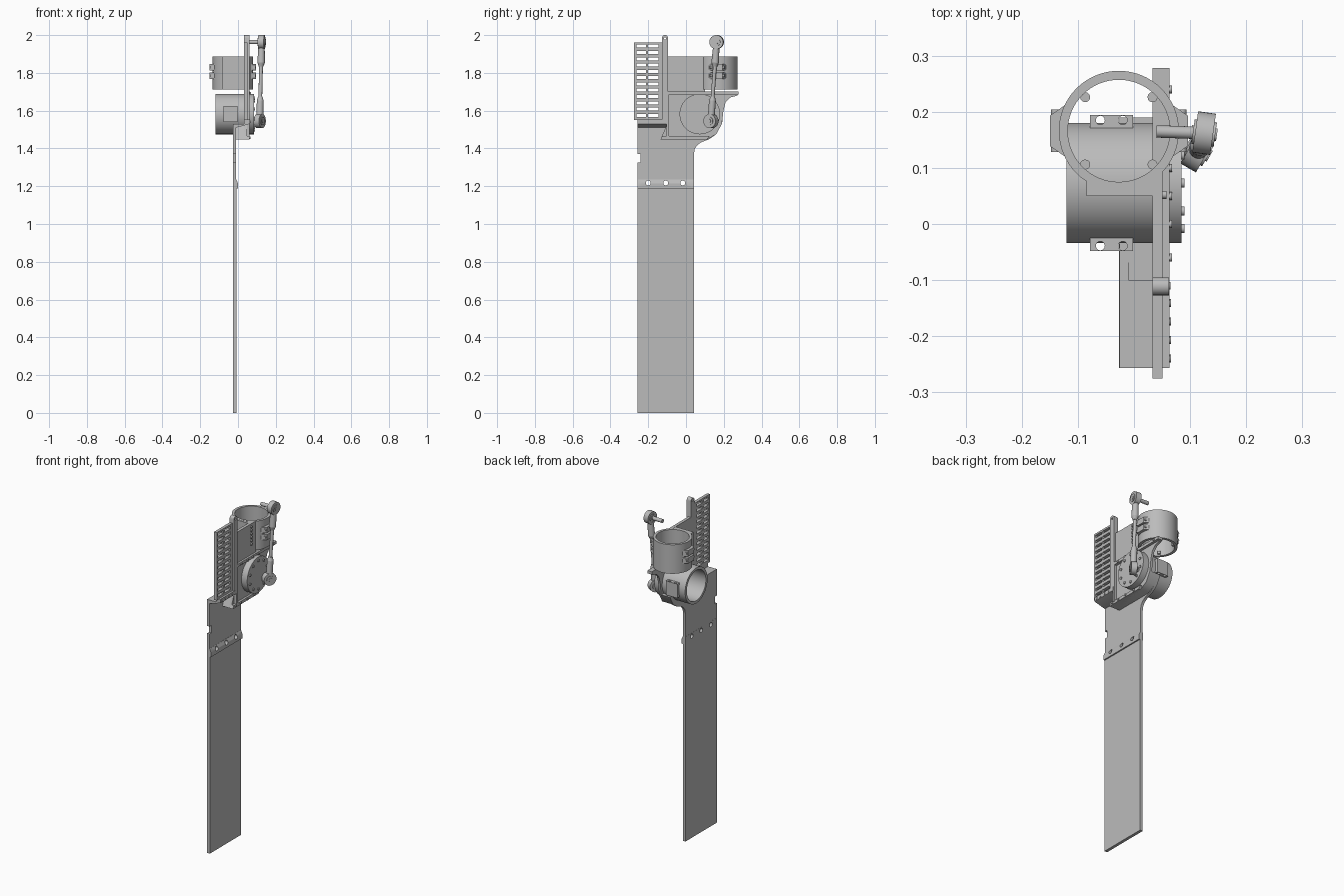
import bpy, bmesh, math
from mathutils import Vector

cube = bpy.data.objects.get("Cube")
if cube:
    bpy.data.objects.remove(cube)

grey = bpy.data.materials.new("plain grey")
grey.use_nodes = True
grey.diffuse_color = (0.5, 0.5, 0.5, 1)
bsdf = next(n for n in grey.node_tree.nodes if n.type == "BSDF_PRINCIPLED")
bsdf.inputs["Base Color"].default_value = grey.diffuse_color


# Shape helpers: each adds one closed solid to a bmesh
def prism(bm, pts, axis, a, b):
    def place(p, t):
        q = list(p)
        q.insert(axis, t)
        return q
    low = bm.faces.new([bm.verts.new(place(p, a)) for p in pts])
    out = bmesh.ops.extrude_face_region(bm, geom=[low])["geom"]
    shift = Vector(place((0, 0), b - a))
    for v in out:
        if isinstance(v, bmesh.types.BMVert):
            v.co += shift


def box(bm, x0, x1, y0, y1, z0, z1):
    prism(bm, [(x0, y0), (x1, y0), (x1, y1), (x0, y1)], 2, z0, z1)


def rod(bm, p, q, r, r2=None, seg=32):
    p, q = Vector(p), Vector(q)
    m = (q - p).to_track_quat("Z", "Y").to_matrix().to_4x4()
    m.translation = (p + q) / 2
    bmesh.ops.create_cone(bm, cap_ends=True, segments=seg, radius1=r,
                          radius2=r if r2 is None else r2, depth=(q - p).length, matrix=m)


def finish(name, build, cuts=None):
    """Make an object from a build function, with an optional cutting function."""
    def mesh_object(label, fill):
        bm = bmesh.new()
        fill(bm)
        bmesh.ops.recalc_face_normals(bm, faces=bm.faces[:])
        me = bpy.data.meshes.new(label)
        bm.to_mesh(me)
        bm.free()
        ob = bpy.data.objects.new(label, me)
        bpy.context.collection.objects.link(ob)
        me.materials.append(grey)
        return ob
    ob = mesh_object(name, build)
    if cuts:
        cutter = mesh_object(name + "_cutter", cuts)
        cutter.hide_render = True
        mod = ob.modifiers.new("cut", "BOOLEAN")
        mod.operation, mod.object, mod.solver = "DIFFERENCE", cutter, "EXACT"
        mod.use_self = True
        graph = bpy.context.evaluated_depsgraph_get()
        done = bpy.data.meshes.new_from_object(ob.evaluated_get(graph))
        ob.modifiers.clear()
        ob.data = done
        bpy.data.objects.remove(cutter)
    bpy.ops.object.select_all(action="DESELECT")
    ob.select_set(True)
    bpy.context.view_layer.objects.active = ob
    bpy.ops.object.shade_smooth_by_angle(angle=math.radians(35))
    return ob


HX, HY, HZ = -0.12, 0.073, 1.582       # horizontal barrel
VX, VY = -0.027, 0.166                 # vertical barrel
R, BORE = 0.107, 0.091


def bore_h(bm):
    rod(bm, (HX - 0.02, HY, HZ), (0.06, HY, HZ), BORE, seg=64)


def bore_v(bm):
    rod(bm, (VX, VY, 1.6), (VX, VY, 2), BORE, seg=64)


# Long blade and the flared plate above it
finish("long_blade", lambda bm: box(bm, -0.026, -0.008, -0.257, 0.042, 0, 1.19))
flare = [(-0.257, 1.19), (0.042, 1.19), (0.042, 1.37), (0.047, 1.4), (0.062, 1.42),
         (0.085, 1.435), (0.12, 1.447), (0.16, 1.475), (0.19, 1.53), (-0.257, 1.53)]
JOINT_Y = (-0.2, -0.107, -0.017)


def joint_holes(bm):
    for y in JOINT_Y:
        rod(bm, (-0.1, y, 1.217), (0.1, y, 1.217), 0.013, seg=20)


def plate_cuts(bm):
    bore_h(bm)
    joint_holes(bm)
    box(bm, -0.1, 0.1, -0.3, -0.24, 1.325, 1.37)


finish("flared_plate", lambda bm: prism(bm, flare, 0, -0.026, -0.01), plate_cuts)
strip = [(-0.0265, 1.188), (0, 1.188), (0, 1.215), (-0.009, 1.236), (-0.0265, 1.236)]
finish("joint_strip", lambda bm: prism(bm, strip, 1, -0.257, 0.042), joint_holes)

# Frame around the horizontal barrel: base shelf, web and rims
bottom = [(-0.135, 1.447), (0.11, 1.447), (0.16, 1.475), (0.19, 1.53)]
web = bottom + [(0.198, 1.6), (0.21, 1.645), (0.235, 1.67), (0.272, 1.68),
                (0.272, 1.7), (-0.1, 1.7), (-0.1, 1.53)]
finish("base_shelf", lambda bm: prism(bm, bottom + [(-0.1, 1.527)], 0, -0.012, 0.04), bore_h)
finish("frame_web", lambda bm: prism(bm, web, 0, 0.033, 0.047), bore_h)


def rims(bm):
    box(bm, 0.033, 0.063, -0.1, 0.278, 1.685, 1.702)
    box(bm, 0.033, 0.062, -0.103, -0.09, 1.46, 1.69)
    prism(bm, [(-0.135, 1.447), (0.11, 1.447), (0.125, 1.465), (-0.127, 1.465)], 0, -0.012, 0.06)


finish("frame_rims", rims, bore_h)


def frame_bolts(bm):
    for y in (-0.06, 0.0, 0.05, 0.1, 0.24):
        rod(bm, (0.05, y, 1.693), (0.068, y, 1.693), 0.007, seg=12)
    for y in (-0.11, -0.06, 0.0, 0.07):
        rod(bm, (0.05, y, 1.457), (0.065, y, 1.457), 0.007, seg=12)
    for i in range(6):
        rod(bm, (0.045, 0.052, 1.765 + i * 0.021), (0.058, 0.052, 1.765 + i * 0.021), 0.007, seg=12)
    for i in range(4):
        rod(bm, (0.055, -0.24 + i * 0.033, 1.541), (0.066, -0.24 + i * 0.033, 1.541), 0.007, seg=12)


finish("frame_bolts", frame_bolts)

# Upper web, rounded spar and slotted panel with its ledge
finish("upper_web", lambda bm: box(bm, 0.033, 0.051, -0.1, 0.1, 1.695, 1.888), bore_v)
spar = [(-0.127, 1.53), (-0.095, 1.53)]
spar += [(-0.111 + 0.016 * math.cos(a), 1.984 + 0.016 * math.sin(a))
         for a in [math.pi * i / 10 for i in range(11)]]
finish("spar", lambda bm: prism(bm, spar, 0, 0.033, 0.062),
       lambda bm: rod(bm, (0, -0.111, 1.982), (0.1, -0.111, 1.982), 0.006, seg=12))


def slots(bm):
    for i in range(12):
        z = 1.575 + i * 0.0333
        for y0, y1 in ((-0.263, -0.212), (-0.202, -0.146)):
            box(bm, 0, 0.1, y0, y1, z - 0.008, z + 0.008)


finish("slotted_panel", lambda bm: box(bm, 0.033, 0.051, -0.275, -0.12, 1.55, 1.96), slots)
ledge = [(-0.026, 1.51), (-0.01, 1.51), (0.063, 1.53), (0.063, 1.553),
         (0.033, 1.553), (0.033, 1.53), (-0.026, 1.53)]
finish("panel_ledge", lambda bm: prism(bm, ledge, 1, -0.257, -0.1))

# Vertical barrel with front pad and side lugs
finish("vertical_barrel", lambda bm: rod(bm, (VX, VY, 1.713), (VX, VY, 1.888), R, seg=64), bore_v)
finish("barrel_pad", lambda bm: box(bm, -0.085, 0.033, 0.05, 0.1, 1.713, 1.887), bore_v)


def v_lugs(bm):
    for s in (-1, 1):
        pts = [(VX + s * dx, VY + dy) for dx, dy in
               ((0.123, -0.027), (0.123, 0.027), (0.09, 0.05), (0.09, -0.05))]
        for z in (1.768, 1.812):
            prism(bm, pts, 2, z, z + 0.034)
            rod(bm, (VX + s * 0.113, VY - 0.038, z + 0.017),
                (VX + s * 0.113, VY + 0.038, z + 0.017), 0.008, seg=12)


finish("vertical_barrel_lugs", v_lugs, bore_v)


def inner_screws(bm):
    for sx in (-1, 1):
        for sy in (-1, 1):
            rod(bm, (VX + sx * 0.06, VY + sy * 0.06, 1.72), (VX + sx * 0.06, VY + sy * 0.06, 1.735),
                0.009, seg=12)
            rod(bm, (0.045, HY + sx * 0.055, HZ + sy * 0.055),
                (0.063, HY + sx * 0.055, HZ + sy * 0.055), 0.009, seg=12)


finish("inner_screws", inner_screws)

# Horizontal barrel with clamp lugs and bolted end disc
finish("horizontal_barrel", lambda bm: rod(bm, (HX, HY, HZ), (0.07, HY, HZ), R, seg=64), bore_h)


def h_lugs(bm):
    for s in (-1, 1):
        y0, y1 = sorted((HY + s * 0.09, HY + s * 0.121))
        box(bm, -0.078, -0.002, y0, y1, 1.54, 1.625)


def h_lug_cuts(bm):
    bore_h(bm)
    for s in (-1, 1):
        for x in (-0.06, -0.02):
            rod(bm, (x, HY + s * 0.112, 1.5), (x, HY + s * 0.112, 1.7), 0.008, seg=16)


finish("horizontal_barrel_lugs", h_lugs, h_lug_cuts)


def end_disc(bm):
    rod(bm, (0.058, HY, HZ), (0.085, HY, HZ), R, seg=64)
    for i in range(10):
        a = math.tau * (i + 0.5) / 10
        y, z = HY + 0.085 * math.cos(a), HZ + 0.085 * math.sin(a)
        rod(bm, (0.08, y, z), (0.09, y, z), 0.008, seg=12)


finish("end_disc", end_disc)

# Control link: two eyes, end sleeves, thin rod and studs
TOP, LOW = Vector((0.125, 0.162, 1.963)), Vector((0.115, 0.132, 1.545))


def eye(name, c, angle, stud):
    d = Vector((math.cos(angle), math.sin(angle), 0))

    def build(bm):
        rod(bm, c - d * 0.016, c + d * 0.016, 0.037)
        rod(bm, c - d * 0.02, c + d * 0.02, 0.022)
        rod(bm, c - d * 0.023, c + d * 0.023, 0.011)
        rod(bm, stud, c, 0.011, seg=16)
    finish(name, build)


eye("upper_eye", TOP, math.radians(-8), (0.04, 0.165, 1.963))
eye("lower_eye", LOW, math.radians(-30), (0.08, 0.135, 1.545))


def link(bm):
    at = lambda t: TOP.lerp(LOW, t)
    rod(bm, at(0.06), at(0.26), 0.017, 0.02, seg=16)
    rod(bm, at(0.26), at(0.31), 0.02, 0.012, seg=16)
    rod(bm, at(0.25), at(0.8), 0.01, seg=16)
    rod(bm, at(0.69), at(0.74), 0.012, 0.018, seg=16)
    rod(bm, at(0.74), at(0.94), 0.018, seg=16)


finish("control_link", link)
